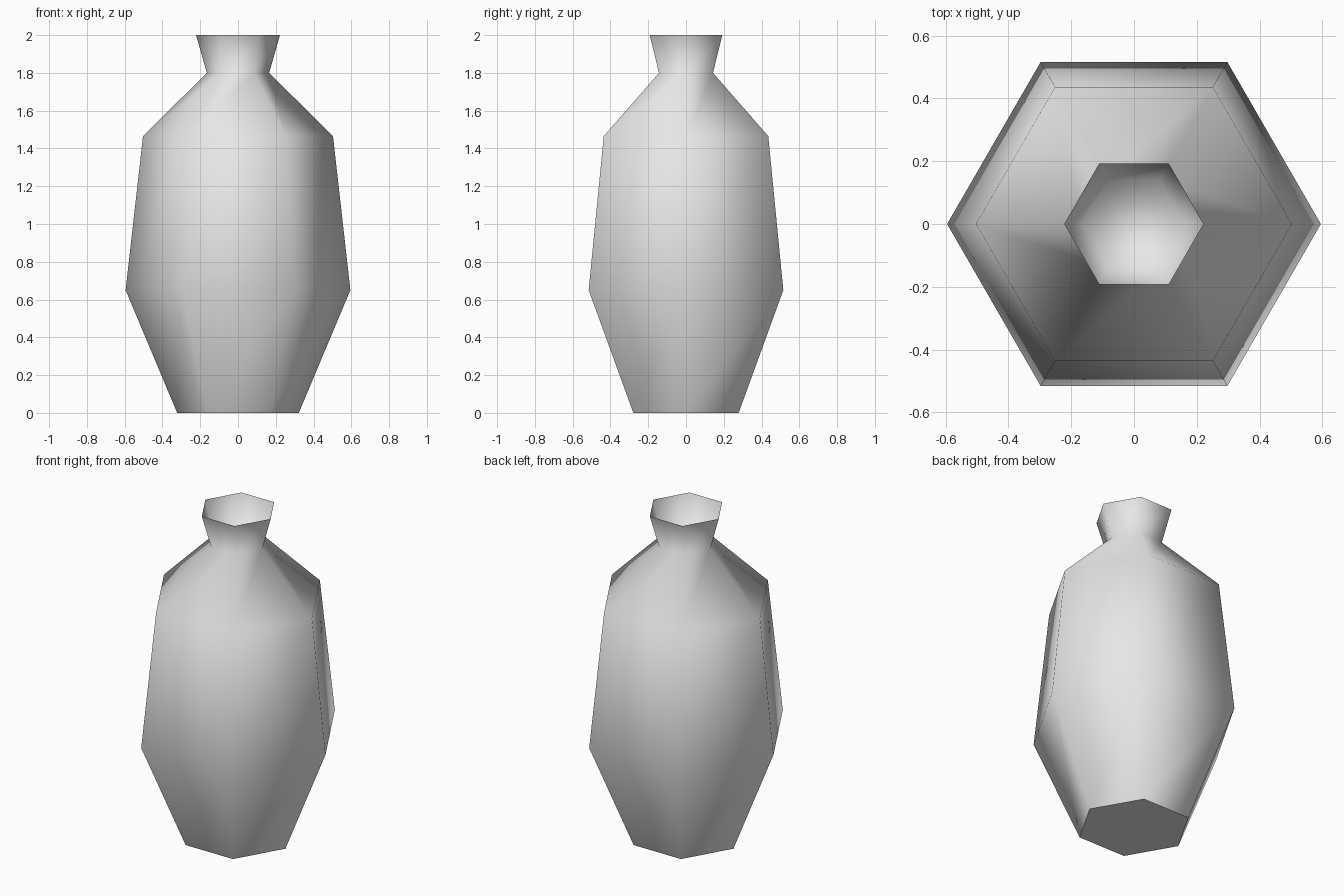
import bpy
import bmesh
from math import cos, sin, tau

cube = bpy.data.objects.get("Cube")
if cube:
    bpy.data.objects.remove(cube, do_unlink=True)

SIDES = 6
# (corner radius, height): outside from foot to rim, then down inside the mouth
PROFILE = [(0.322, 0), (0.595, 0.65), (0.503, 1.465), (0.165, 1.8),
           (0.222, 2), (0.162, 1.8)]

# Glazed clay colour
clay = bpy.data.materials.new("light_grey")
clay.use_nodes = True
colour = (0.8, 0.8, 0.8, 1)
clay.diffuse_color = colour
clay.node_tree.nodes["Principled BSDF"].inputs["Base Color"].default_value = colour

# Rings of the six-sided vase body
bm = bmesh.new()
rings = [[bm.verts.new((r * cos(tau * i / SIDES), r * sin(tau * i / SIDES), z))
          for i in range(SIDES)] for r, z in PROFILE]

# Walls
for low, high in zip(rings, rings[1:]):
    for i in range(SIDES):
        j = (i + 1) % SIDES
        bm.faces.new((low[i], low[j], high[j], high[i]))

# Flat foot and closed throat
bm.faces.new(rings[0][::-1])
bm.faces.new(rings[-1])
bm.normal_update()

# Smooth everywhere, crisp only around the foot and the rim
for face in bm.faces:
    face.smooth = True
for ring in (rings[0], rings[4]):
    for i in range(SIDES):
        bm.edges.get((ring[i], ring[(i + 1) % SIDES])).smooth = False

mesh = bpy.data.meshes.new("vase")
bm.to_mesh(mesh)
bm.free()
mesh.materials.append(clay)
vase = bpy.data.objects.new("vase", mesh)
bpy.context.collection.objects.link(vase)
